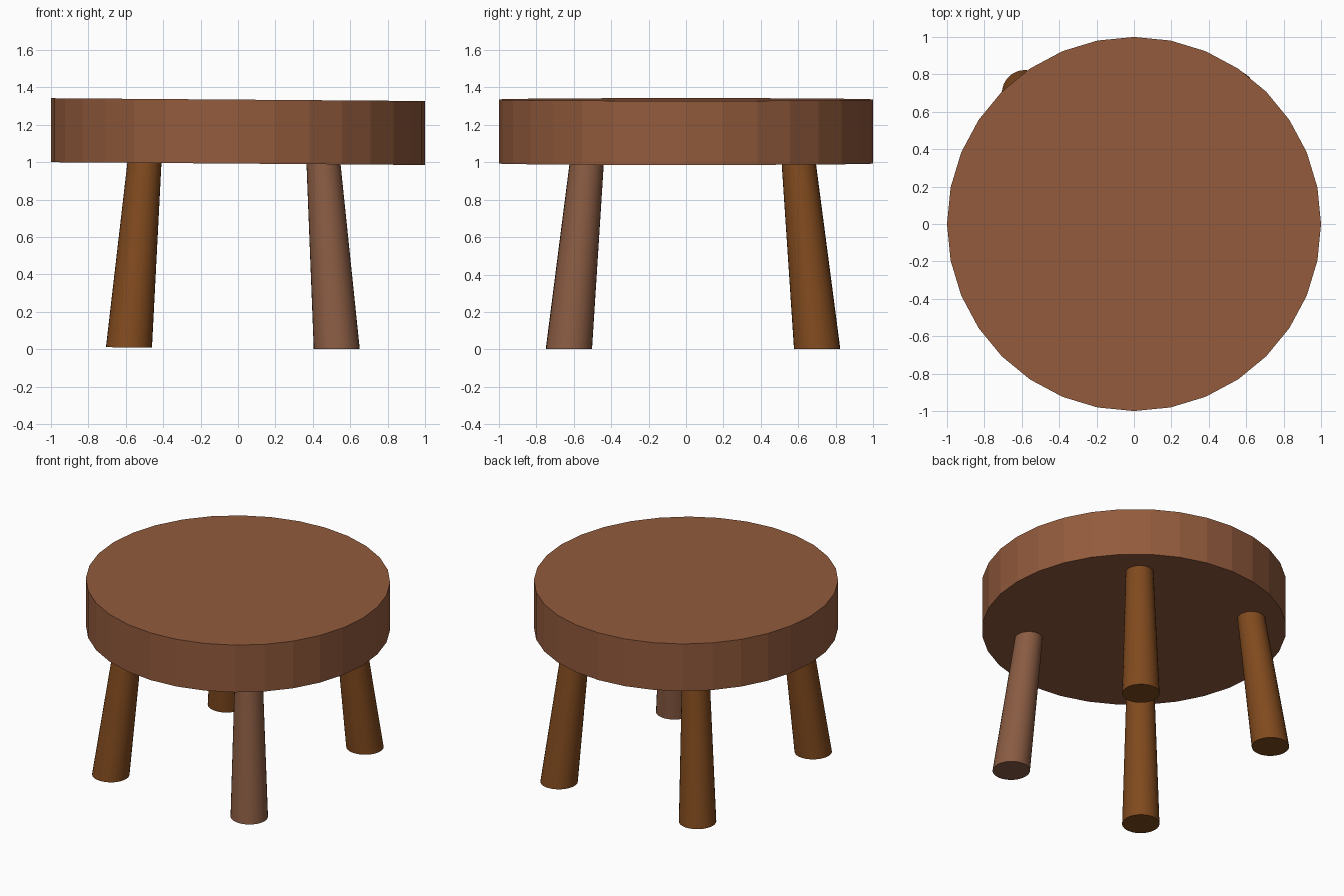
import bpy, bmesh

if "Cube" in bpy.data.objects:
    bpy.data.objects.remove(bpy.data.objects["Cube"])

SLOPE = 0.0075   # the whole stool leans very slightly towards +x


def material(name, rgb):
    m = bpy.data.materials.new(name)
    m.diffuse_color = (*rgb, 1)
    m.use_nodes = True
    m.node_tree.nodes["Principled BSDF"].inputs["Base Color"].default_value = m.diffuse_color
    return m


def tapered(name, bottom, top, r1, r2, mat, smooth=False):
    """Upright 32-sided cylinder, sheared so its ends stay level with the seat."""
    (x1, y1, z1), (x2, y2, z2) = bottom, top
    bm = bmesh.new()
    bmesh.ops.create_cone(bm, cap_ends=True, segments=32,
                          radius1=r1, radius2=r2, depth=1)
    for v in bm.verts:
        t = v.co.z + 0.5
        v.co.x += x1 + (x2 - x1) * t
        v.co.y += y1 + (y2 - y1) * t
        v.co.z = z1 + (z2 - z1) * t - SLOPE * v.co.x
    for f in bm.faces:
        f.smooth = smooth and len(f.verts) == 4
    for e in bm.edges:
        e.smooth = all(len(f.verts) == 4 for f in e.link_faces)
    me = bpy.data.meshes.new(name)
    bm.to_mesh(me)
    bm.free()
    me.materials.append(mat)
    ob = bpy.data.objects.new(name, me)
    bpy.context.collection.objects.link(ob)


seat_wood = material("seat_wood", (0.29, 0.104, 0.046))
leg_wood = material("leg_wood", (0.216, 0.068, 0.013))
pale_wood = material("pale_leg_wood", (0.25, 0.105, 0.055))

# Seat: flat faceted disc
tapered("seat", (0, 0, 0.993), (0, 0, 1.335), 1, 1, seat_wood)

# Four splayed legs, the front right one in a different wood
for side, x1, x2 in (("left", -0.583, -0.50), ("right", 0.528, 0.457)):
    for end, y1, y2 in (("front", -0.625, -0.53), ("back", 0.70, 0.602)):
        pale = (side, end) == ("right", "front")
        tapered(f"{end}_{side}_leg", (x1, y1, 0.006), (x2, y2, 0.998),
                0.123, 0.091, pale_wood if pale else leg_wood, smooth=True)
